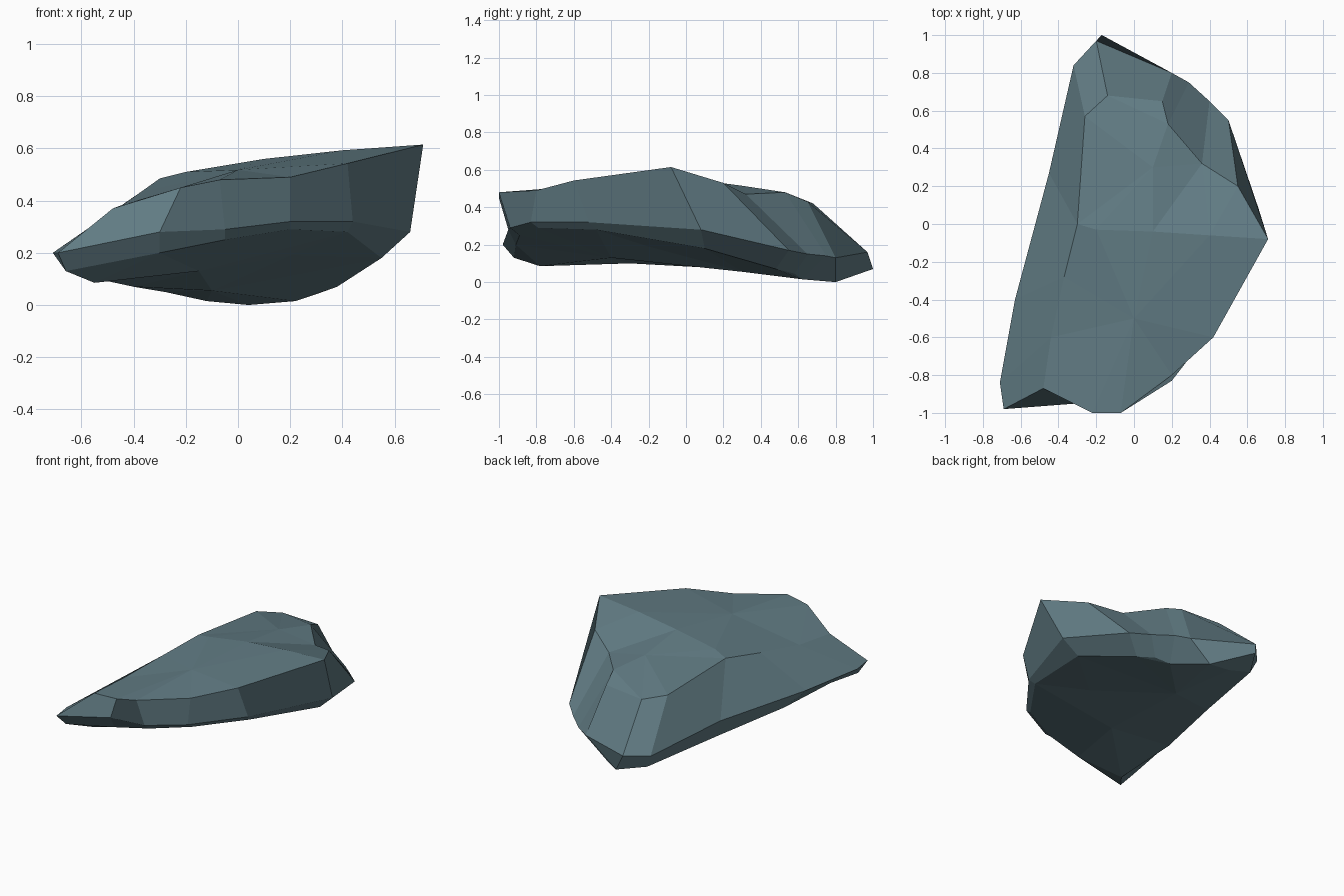
import bpy, bmesh
from mathutils import Vector
from mathutils.geometry import delaunay_2d_cdt

if "Cube" in bpy.data.objects:
    bpy.data.objects.remove(bpy.data.objects["Cube"])

# Upper rim of the rock, counter-clockwise from the front left corner
top_rim = [(-.48, -.87, .37), (-.22, -1, .45), (-.07, -1, .48), (.2, -.8, .49),
           (.42, -.6, .543), (.71, -.08, .615), (.55, .2, .53), (.36, .32, .47),
           (.18, .53, .48), (.15, .65, .43), (-.14, .68, .42), (-.26, .57, .44),
           (-.3, 0, .485), (-.37, -.28, .435), (-.44, -.6, .385)]

# Widest outline
girdle = [(-.69, -.98, .2), (-.3, -.95, .28), (-.05, -.94, .29), (.2, -.83, .32),
          (.44, -.52, .32), (.66, .08, .28), (.5, .55, .17), (.4, .65, .15),
          (.29, .75, .14), (.2, .8, .13), (-.2, .97, .16), (-.32, .84, .14),
          (-.45, .27, .2), (-.63, -.4, .2), (-.71, -.84, .2)]

# Lower rim around the tilted underside
base_rim = [(-.66, -.92, .13), (-.3, -.91, .2), (-.05, -.89, .25), (.2, -.79, .29),
            (.42, -.48, .28), (.55, .1, .18), (.38, .48, .07), (.31, .58, .045),
            (.22, .62, .015), (.04, .8, 0), (-.17, 1, .07), (-.28, .82, .05),
            (-.4, .25, .07), (-.54, -.3, .1), (-.55, -.78, .085)]

bm = bmesh.new()
rings = [[bm.verts.new(p) for p in ring] for ring in (top_rim, girdle, base_rim)]
n = len(top_rim)

# Side facets between neighbouring rims
for upper, lower in zip(rings, rings[1:]):
    for i in range(n):
        j = (i + 1) % n
        bm.faces.new((upper[i], lower[i], lower[j], upper[j]))


# Fill a rim with triangles through a few inner points
def cap(ring, inner):
    verts = ring + [bm.verts.new(p) for p in inner]
    flat = [Vector(v.co.xy) for v in verts]
    _, _, faces, origin, _, _ = delaunay_2d_cdt(flat, [], [list(range(n))], 1, 1e-5)
    for f in faces:
        bm.faces.new([verts[origin[k][0]] for k in f])


# Top plateau with its ridge, then the underside
cap(rings[0], [(-.2, -.03, .51), (.1, -.04, .56), (.4, -.06, .593), (0, -.5, .518), (.1, .3, .515)])
cap(rings[2], [(-.12, .8, .015), (-.1, .3, .055), (-.15, -.4, .13), (.2, -.2, .19)])
bmesh.ops.recalc_face_normals(bm, faces=bm.faces)

mesh = bpy.data.meshes.new("rock")
bm.to_mesh(mesh)
bm.free()
rock = bpy.data.objects.new("rock", mesh)
bpy.context.collection.objects.link(rock)

# Slate colour
slate = bpy.data.materials.new("slate")
slate.diffuse_color = (.12, .2, .23, 1)
slate.use_nodes = True
slate.node_tree.nodes["Principled BSDF"].inputs["Base Color"].default_value = slate.diffuse_color
mesh.materials.append(slate)
